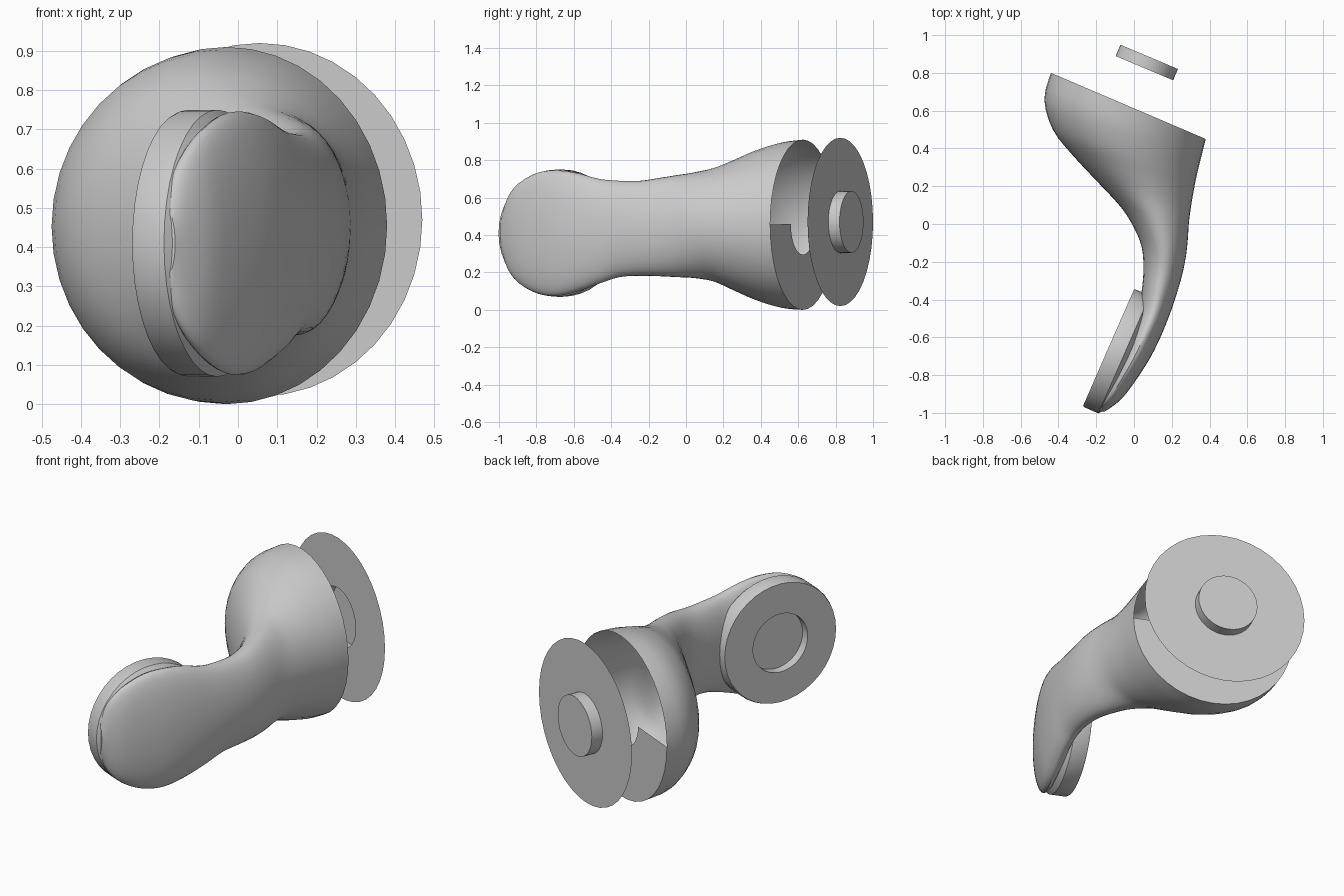
import bpy, bmesh, math
from mathutils import Vector

if "Cube" in bpy.data.objects:
    bpy.data.objects.remove(bpy.data.objects["Cube"])

SEG = 40
Z = Vector((0, 0, 1))


def finish(bm, name, angle=35):
    bmesh.ops.recalc_face_normals(bm, faces=bm.faces)
    me = bpy.data.meshes.new(name)
    bm.to_mesh(me)
    bm.free()
    ob = bpy.data.objects.new(name, me)
    bpy.context.collection.objects.link(ob)
    bpy.ops.object.select_all(action='DESELECT')
    ob.select_set(True)
    bpy.context.view_layer.objects.active = ob
    bpy.ops.object.shade_smooth_by_angle(angle=math.radians(angle))
    return ob


def ring(bm, c, u, v, ru, rv, n=SEG):
    return [bm.verts.new(c + u * ru * math.cos(2 * math.pi * i / n)
                         + v * rv * math.sin(2 * math.pi * i / n)) for i in range(n)]


def bridge(bm, a, b):
    n = len(a)
    for i in range(n):
        bm.faces.new((a[i], a[(i + 1) % n], b[(i + 1) % n], b[i]))


def stack(name, c, u, axis, steps, cap_start, cap_end):
    """Round part from (radius, offset along axis) steps."""
    bm = bmesh.new()
    rings = [ring(bm, c + axis * d, u, Z, r, r) for r, d in steps]
    for a, b in zip(rings, rings[1:]):
        bridge(bm, a, b)
    if cap_start:
        bm.faces.new(rings[0])
    if cap_end:
        bm.faces.new(rings[-1])
    return finish(bm, name)


def smooth_path(rows, sub=3):
    """Catmull-Rom interpolation of section rows."""
    out = []
    for i in range(len(rows) - 1):
        p0, p1 = rows[max(i - 1, 0)], rows[i]
        p2, p3 = rows[i + 1], rows[min(i + 2, len(rows) - 1)]
        for k in range(sub):
            t = k / sub
            out.append([0.5 * (2 * b + (c - a) * t + (2 * a - 5 * b + 4 * c - d) * t * t
                               + (3 * b - a - 3 * c + d) * t ** 3)
                        for a, b, c, d in zip(p0, p1, p2, p3)])
    return out + [list(rows[-1])]


# Swept body: inner edge x, y, outer edge x, y, bottom z, top z
sections = [
    (-.44, .80, .38, .45, .00, .91),
    (-.475, .66, .36, .37, .01, .895),
    (-.43, .50, .335, .27, .05, .855),
    (-.33, .37, .315, .17, .10, .805),
    (-.20, .23, .30, .08, .15, .76),
    (-.07, .09, .29, .00, .17, .735),
    (.00, -.02, .285, -.08, .175, .72),
    (.04, -.12, .275, -.17, .18, .705),
    (.05, -.22, .255, -.27, .182, .69),
    (.045, -.32, .22, -.39, .175, .69),
    (.025, -.44, .185, -.49, .14, .70),
    (-.02, -.55, .14, -.60, .10, .73),
    (-.06, -.655, .085, -.71, .075, .745),
    (-.105, -.755, .015, -.82, .085, .735),
    (-.155, -.86, -.06, -.92, .14, .68),
    (-.19, -.935, -.12, -.97, .22, .60),
    (-.215, -.967, -.16, -.995, .32, .50),
]
bm = bmesh.new()
rings = []
for lx, ly, rx, ry, z0, z1 in smooth_path(sections):
    c = Vector(((lx + rx) / 2, (ly + ry) / 2, (z0 + z1) / 2))
    half = Vector(((rx - lx) / 2, (ry - ly) / 2, 0))
    rings.append(ring(bm, c, half.normalized(), Z, half.length, (z1 - z0) / 2))
for a, b in zip(rings, rings[1:]):
    bridge(bm, a, b)
bm.faces.new(rings[-1])

# Lower half of the mounting face, with a round notch for the plate boss
rim = rings[0]
rc = Vector((-.03, .625, .46))
ru = Vector((.82, -.35, 0)).normalized()
idx = [i % SEG for i in range(SEG // 2, SEG + 1)]
notch = [bm.verts.new(rc + ru * .165 * math.cos(2 * math.pi * i / SEG)
                      + Z * .165 * math.sin(2 * math.pi * i / SEG)) for i in idx]
for k in range(len(idx) - 1):
    bm.faces.new((rim[idx[k]], rim[idx[k + 1]], notch[k + 1], notch[k]))
finish(bm, "curved_body")

# Round head with a recess in its flat face
hu = Vector((.40, .915, 0)).normalized()
hn = Vector((.915, -.40, 0)).normalized()
stack("round_head", Vector((-.135, -.655, .41)), hu, hn,
      [(.165, .05), (.165, 0), (.336, 0), (.34, .01), (.34, .09), (.31, .115)], True, True)

# Thin mounting plate with a hollow boss
pn = Vector((.389, .922, 0)).normalized()
pu = Vector((.922, -.389, 0)).normalized()
stack("mounting_plate", Vector((.055, .825, .47)), pu, pn,
      [(.45, 0), (.165, 0), (.165, .065)], False, True)
